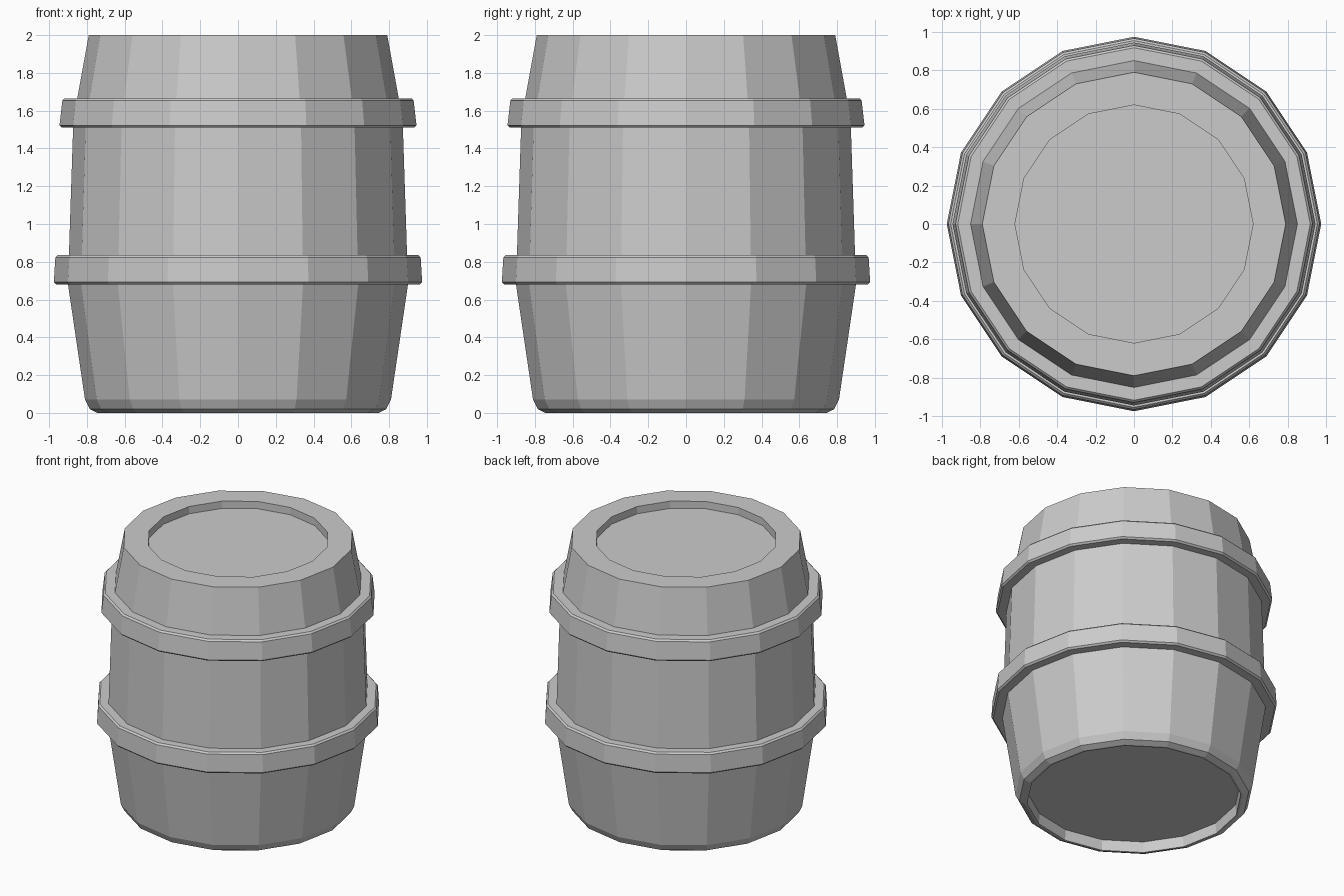
import bpy, bmesh
from math import cos, sin, tau

if "Cube" in bpy.data.objects:
    bpy.data.objects.remove(bpy.data.objects["Cube"])

SIDES = 16


def lathe(name, profile, closed_loop=False):
    """Spin an (r, z) profile into a flat-faced 16-sided solid."""
    bm = bmesh.new()
    rings = [[bm.verts.new((r * cos(tau * i / SIDES), r * sin(tau * i / SIDES), z))
              for i in range(SIDES)] for r, z in profile]
    pairs = list(zip(rings, rings[1:]))
    if closed_loop:
        pairs.append((rings[-1], rings[0]))
    else:
        bm.faces.new(rings[0][::-1])
        bm.faces.new(rings[-1])
    for a, b in pairs:
        for i in range(SIDES):
            j = (i + 1) % SIDES
            bm.faces.new((a[i], a[j], b[j], b[i]))
    bmesh.ops.recalc_face_normals(bm, faces=bm.faces)
    mesh = bpy.data.meshes.new(name)
    bm.to_mesh(mesh)
    bm.free()
    obj = bpy.data.objects.new(name, mesh)
    bpy.context.collection.objects.link(obj)
    return obj


# Barrel body, from recessed base up to recessed lid
lathe("barrel_body", [
    (0.725, 0.08), (0.73, 0.0), (0.745, 0.0), (0.785, 0.02), (0.81, 0.07),
    (0.90, 0.68), (0.895, 0.84), (0.873, 1.51), (0.852, 1.66),
    (0.79, 2.0), (0.62, 2.0), (0.62, 1.945)])


# Two tapered hoops with small bevelled edges
def hoop(name, z0, z1, r0, r1, inner):
    b = 0.012
    lathe(name, [(inner, z0), (r0 - b, z0), (r0, z0 + b),
                 (r1, z1 - b), (r1 - b, z1), (inner, z1)], closed_loop=True)


hoop("lower_hoop", 0.68, 0.835, 0.975, 0.967, 0.86)
hoop("upper_hoop", 1.51, 1.665, 0.945, 0.93, 0.83)
